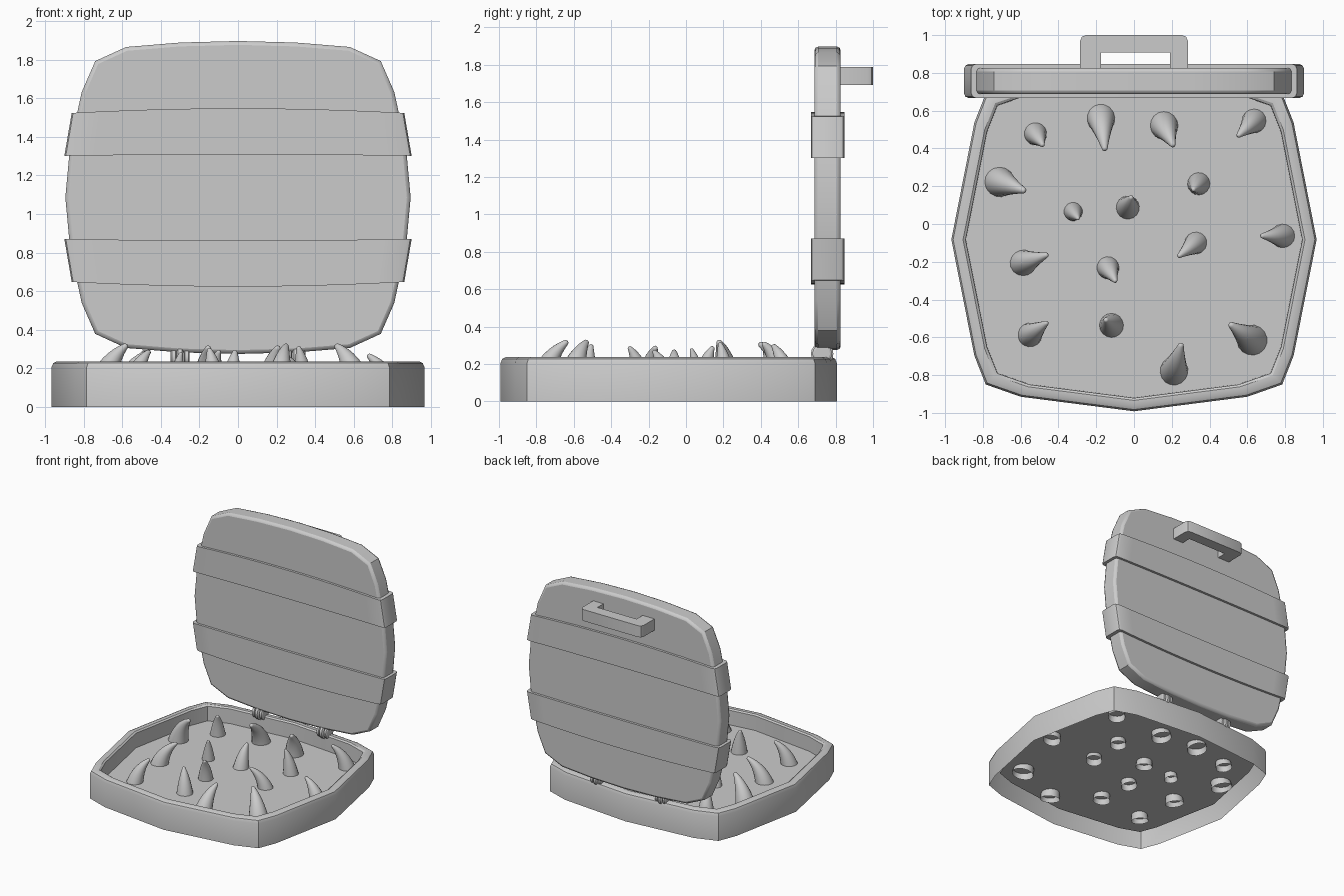
import bpy, bmesh, math
from mathutils import Vector

if "Cube" in bpy.data.objects:
    bpy.data.objects.remove(bpy.data.objects["Cube"])


def finish(bm, name, angle=30, bevel=0, segs=2):
    bmesh.ops.recalc_face_normals(bm, faces=bm.faces)
    me = bpy.data.meshes.new(name)
    bm.to_mesh(me)
    bm.free()
    ob = bpy.data.objects.new(name, me)
    bpy.context.collection.objects.link(ob)
    bpy.ops.object.select_all(action='DESELECT')
    ob.select_set(True)
    bpy.context.view_layer.objects.active = ob
    bpy.ops.object.shade_smooth_by_angle(angle=math.radians(angle))
    if bevel:
        m = ob.modifiers.new("bevel", 'BEVEL')
        m.width, m.segments = bevel, segs
        m.limit_method, m.angle_limit = 'ANGLE', math.radians(60)
    return ob


def mirror_x(right):
    """Close a right-hand outline (top centre to bottom centre) by mirroring it."""
    return right + [(-x, y) for x, y in right[-2:0:-1]]


def skin(bm, rings, cap_start=False, cap_end=False):
    vs = [[bm.verts.new(p) for p in r] for r in rings]
    n = len(vs[0])
    for a, b in zip(vs, vs[1:]):
        for i in range(n):
            bm.faces.new((a[i], a[(i + 1) % n], b[(i + 1) % n], b[i]))
    if cap_start:
        bm.faces.new(vs[0][::-1])
    if cap_end:
        bm.faces.new(vs[-1])


# base tray: open-bottomed shell with rounded rim, inner wall and floor
FLOOR = 0.105
base = mirror_x([(0, .899), (.6, .845), (.785, .782), (.845, .63), (.967, .01),
                 (.845, -.605), (.785, -.757), (.6, -.822), (0, -.899)])
steps = [(1, 0), (1, .205), (.99, .228), (.97, .237), (.936, .237), (.922, .227), (.92, FLOOR)]
bm = bmesh.new()
skin(bm, [[(x * s, y * s - .0925, z) for x, y in base] for s, z in steps], cap_end=True)
finish(bm, "base_tray")

# lid panel standing upright
ZC = 1.086
quarter = [(0, .811), (.3, .803), (.58, .78), (.74, .707), (.81, .547), (.87, .27), (.895, 0)]
lid = mirror_x(quarter + [(x, -z) for x, z in quarter[-2::-1]])
bm = bmesh.new()
skin(bm, [[(x, y, z + ZC) for x, z in lid] for y in (.687, .827)], True, True)
finish(bm, "lid_panel", bevel=.02)

# two arched bands wrapped round the lid
for name, s in (("upper_band", 1), ("lower_band", -1)):
    bm = bmesh.new()
    rings = []
    for k in range(-6, 7):
        t = k / 6
        arch = 1 - t * t
        top, bot = .438 + .024 * arch, .216 + .006 * arch
        xt, xb = .862 * t, .9 * t
        rings.append([(xb, .667, ZC + s * bot), (xb, .847, ZC + s * bot),
                      (xt, .847, ZC + s * top), (xt, .667, ZC + s * top)])
    skin(bm, rings, True, True)
    # round the four upright end edges
    ends = [e for e in bm.edges if all(abs(v.co.x) > .85 for v in e.verts)
            and abs(e.verts[0].co.y - e.verts[1].co.y) < .01]
    bmesh.ops.bevel(bm, geom=ends, offset=.025, segments=2, profile=.5, affect='EDGES')
    finish(bm, name)

# handle on the outside of the lid
prof = [(-.285, .82), (-.285, .97), (-.276, .991), (-.255, 1), (.255, 1), (.276, .991), (.285, .97),
        (.285, .82), (.19, .82), (.19, .907), (-.175, .907), (-.175, .82)]
bm = bmesh.new()
skin(bm, [[(x, y, z) for x, y in prof] for z in (1.692, 1.788)], True, True)
finish(bm, "lid_handle")

# hinges: three rounded knuckles each
for side, sx in (("left", -.3), ("right", .3)):
    bm = bmesh.new()
    for dx, r, w in ((-.034, .052, .03), (0, .06, .036), (.034, .052, .03)):
        rings = []
        for o, k in ((-.5, .8), (-.3, 1), (.3, 1), (.5, .8)):
            rings.append([(sx + dx + o * w, .728 + r * k * math.cos(a), .255 + r * k * math.sin(a))
                          for a in (i * math.tau / 20 for i in range(20))])
        skin(bm, rings, True, True)
    finish(bm, side + "_hinge")

# curved, leaning teeth: base x, y, tip x, y, tip z, radius
teeth = [(-.52, .475, -.485, .42, .29, .064), (-.175, .56, -.155, .400, .31, .078),
         (.16, .52, .205, .42, .31, .078), (.635, .545, .555, .47, .30, .068),
         (-.71, .222, -.585, .178, .32, .083), (.34, .21, .315, .183, .31, .063),
         (-.32, .063, -.297, .03, .28, .053), (-.032, .09, -.016, .14, .29, .066),
         (.328, -.10, .24, -.168, .27, .063), (.788, -.063, .68, -.063, .27, .068),
         (-.587, -.206, -.465, -.165, .29, .073), (-.137, -.233, -.10, -.30, .29, .063),
         (-.55, -.587, -.465, -.525, .29, .068), (-.122, -.534, -.148, -.508, .30, .068),
         (.624, -.614, .515, -.535, .32, .084), (.212, -.778, .248, -.643, .32, .078)]
N = 16
for idx, (bx, by, tx, ty, tz, r) in enumerate(teeth):
    reach = Vector((tx - bx, ty - by, 0))
    lean = reach.normalized()
    across = Vector((-lean.y, lean.x, 0))
    p0 = Vector((bx, by, .055)) - lean * .008
    p1 = Vector((bx, by, tz * .72)) + reach * .18
    p2 = Vector((tx, ty, tz - .006))
    stations = []
    for k in range(11):
        t = k / 10
        pos = p0 * (1 - t) ** 2 + p1 * 2 * t * (1 - t) + p2 * t * t
        tan = ((p1 - p0) * (1 - t) + (p2 - p1) * t).normalized()
        stations.append((pos, tan, r * (.2 + .82 * (1 - t ** 1.25))))
    end, tan, rr = stations[-1]
    stations += [(end + tan * rr * .5, tan, rr * .8), (end + tan * rr * .8, tan, rr * .4)]
    rings = []
    for pos, tan, rad in stations:
        u = across.cross(tan)
        rings.append([pos + (u * math.cos(a) + across * math.sin(a)) * rad
                      for a in (i * math.tau / N for i in range(N))])
    bm = bmesh.new()
    skin(bm, rings, cap_end=True)
    finish(bm, "tooth_%02d" % (idx + 1), angle=50)
